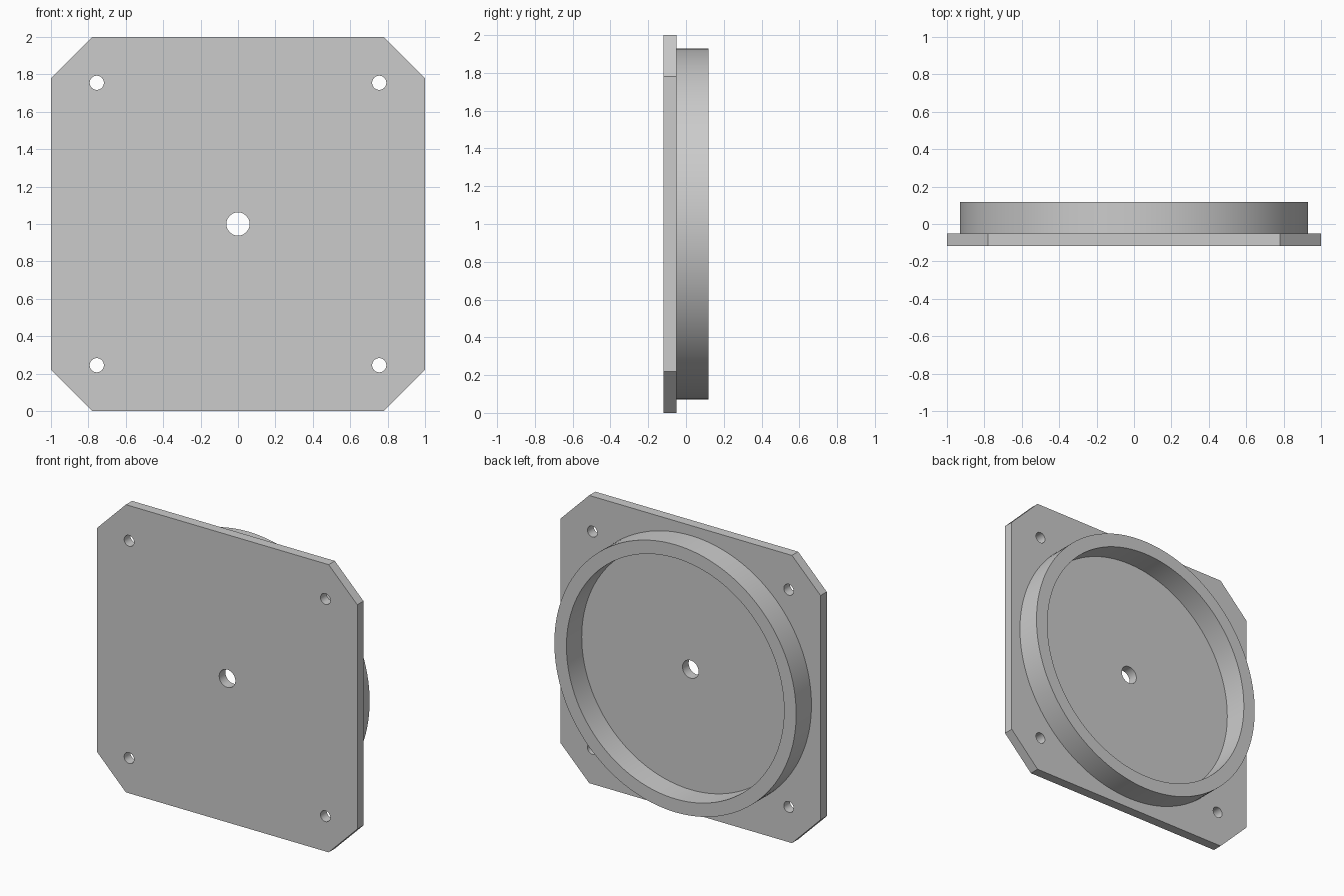
import bpy, bmesh, math
from mathutils import Matrix, Vector

if "Cube" in bpy.data.objects:
    bpy.data.objects.remove(bpy.data.objects["Cube"])

FRONT, PLATE_BACK, RIM_BACK = -0.118, -0.05, 0.118
MID = 1.0           # height of the centre axis
CHAMFER = 0.22
HOLE = 0.755        # corner hole offset from the axis

grey = bpy.data.materials.new("plain_grey")
grey.use_nodes = True
colour = (0.6, 0.6, 0.6, 1)
grey.diffuse_color = colour
grey.node_tree.nodes["Principled BSDF"].inputs["Base Color"].default_value = colour


def circle(radius, sides, cx=0.0, cz=MID):
    return [(cx + radius * math.cos(math.tau * i / sides),
             cz + radius * math.sin(math.tau * i / sides)) for i in range(sides)]


def prism(name, outline, y0, y1):
    """Extrude an x-z outline along y."""
    bm = bmesh.new()
    face = bm.faces.new([bm.verts.new((x, y0, z)) for x, z in outline])
    new = bmesh.ops.extrude_face_region(bm, geom=[face])["geom"]
    verts = [v for v in new if isinstance(v, bmesh.types.BMVert)]
    bmesh.ops.translate(bm, vec=(0, y1 - y0, 0), verts=verts)
    bmesh.ops.recalc_face_normals(bm, faces=bm.faces)
    mesh = bpy.data.meshes.new(name)
    bm.to_mesh(mesh)
    bm.free()
    obj = bpy.data.objects.new(name, mesh)
    bpy.context.collection.objects.link(obj)
    mesh.materials.append(grey)
    return obj


def activate(obj):
    bpy.ops.object.select_all(action="DESELECT")
    obj.select_set(True)
    bpy.context.view_layer.objects.active = obj


def drill(obj, radius, sides, cx=0.0, cz=MID):
    """Cut a round hole right through along y."""
    cutter = prism("hole_cutter", circle(radius, sides, cx, cz), -0.5, 0.5)
    cutter.hide_render = True
    mod = obj.modifiers.new("hole", "BOOLEAN")
    mod.operation, mod.solver, mod.object = "DIFFERENCE", "EXACT", cutter
    activate(obj)
    bpy.ops.object.modifier_apply(modifier=mod.name)
    bpy.data.objects.remove(cutter)


# Square mounting plate with chamfered corners
c = 1 - CHAMFER
corners = [(c, 1), (1, c), (1, -c), (c, -1), (-c, -1), (-1, -c), (-1, c), (-c, 1)]
plate = prism("mounting_plate", [(x, z + MID) for x, z in corners], FRONT, PLATE_BACK)

# Centre hole and four corner holes
drill(plate, 0.062, 48)
for sx in (-1, 1):
    for sz in (-1, 1):
        drill(plate, 0.038, 32, sx * HOLE, MID + sz * HOLE)

# Raised round rim on the back
rim = prism("back_rim", circle(0.93, 128), PLATE_BACK, RIM_BACK)
drill(rim, 0.837, 128)

for obj in (plate, rim):
    activate(obj)
    bpy.ops.object.shade_smooth_by_angle(angle=math.radians(30))
